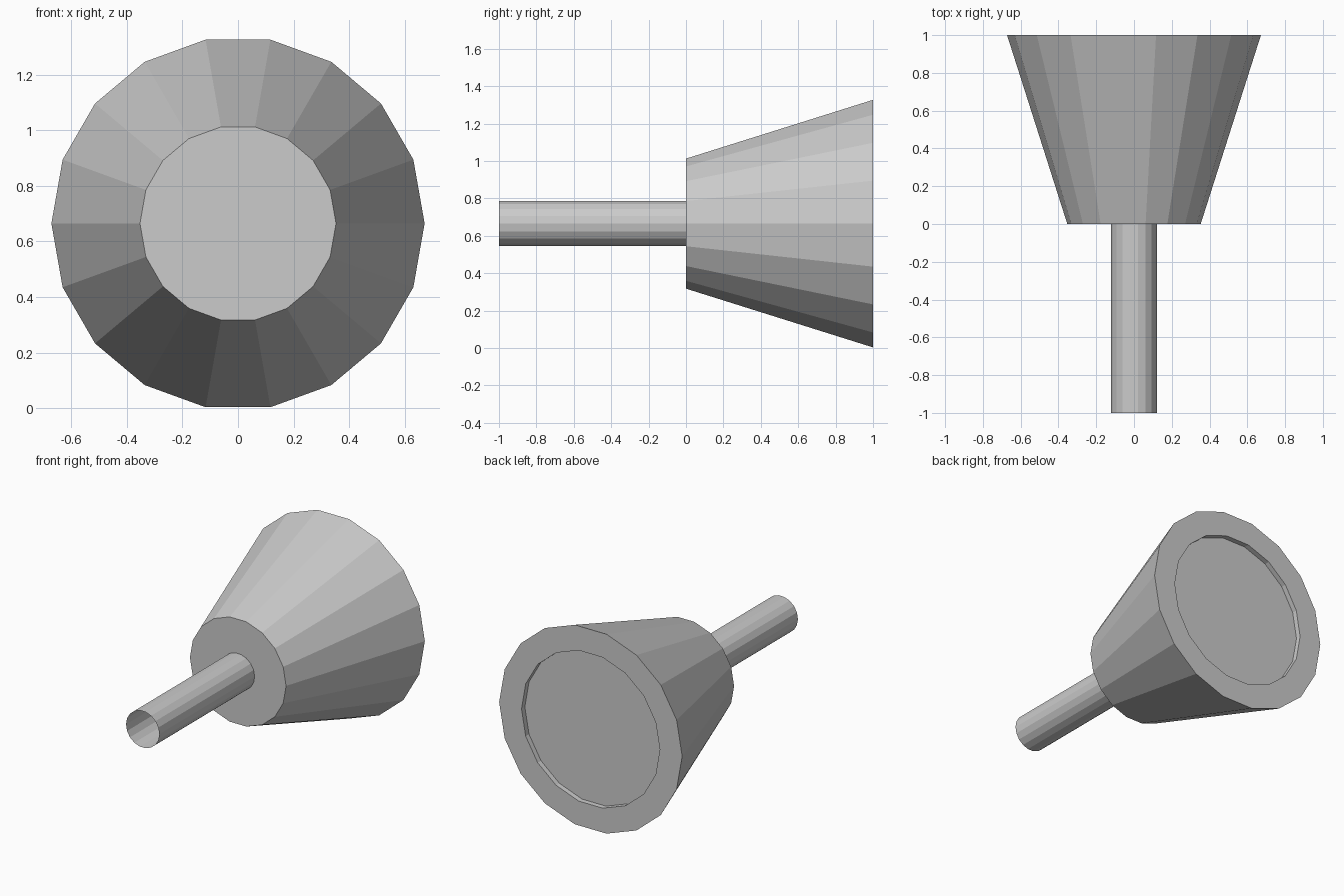
import bpy, bmesh, math

if "Cube" in bpy.data.objects:
    bpy.data.objects.remove(bpy.data.objects["Cube"])

SIDES = 18
CENTRE_Z = 0.665


def lathe(name, profile, cap_ends):
    """Sweep (radius, y) points round the horizontal y axis with flat facets."""
    bm = bmesh.new()
    rings = []
    for r, y in profile:
        rings.append([bm.verts.new((r * math.cos(2 * math.pi * i / SIDES), y,
                                    CENTRE_Z + r * math.sin(2 * math.pi * i / SIDES)))
                      for i in range(SIDES)])
    for a, b in zip(rings, rings[1:]):
        for i in range(SIDES):
            j = (i + 1) % SIDES
            bm.faces.new((a[i], a[j], b[j], b[i]))
    if cap_ends:
        bm.faces.new(rings[0])
        bm.faces.new(rings[-1])
        bmesh.ops.recalc_face_normals(bm, faces=bm.faces[:])
    else:
        bm.normal_update()
        f = bm.faces[:][0]
        c = f.calc_center_median()
        if f.normal.x * c.x + f.normal.z * (c.z - CENTRE_Z) < 0:
            bmesh.ops.reverse_faces(bm, faces=bm.faces[:])
    mesh = bpy.data.meshes.new(name)
    bm.to_mesh(mesh)
    bm.free()
    obj = bpy.data.objects.new(name, mesh)
    bpy.context.collection.objects.link(obj)
    return obj


# Flared head with a shallow recess in its wide back face
lathe("flared_head", [(0.353, 0), (0.672, 1), (0.508, 1), (0.508, 0.965)], True)

# Thin open-ended tube at the front
lathe("tube_handle", [(0.122, -1), (0.122, 0)], False)
